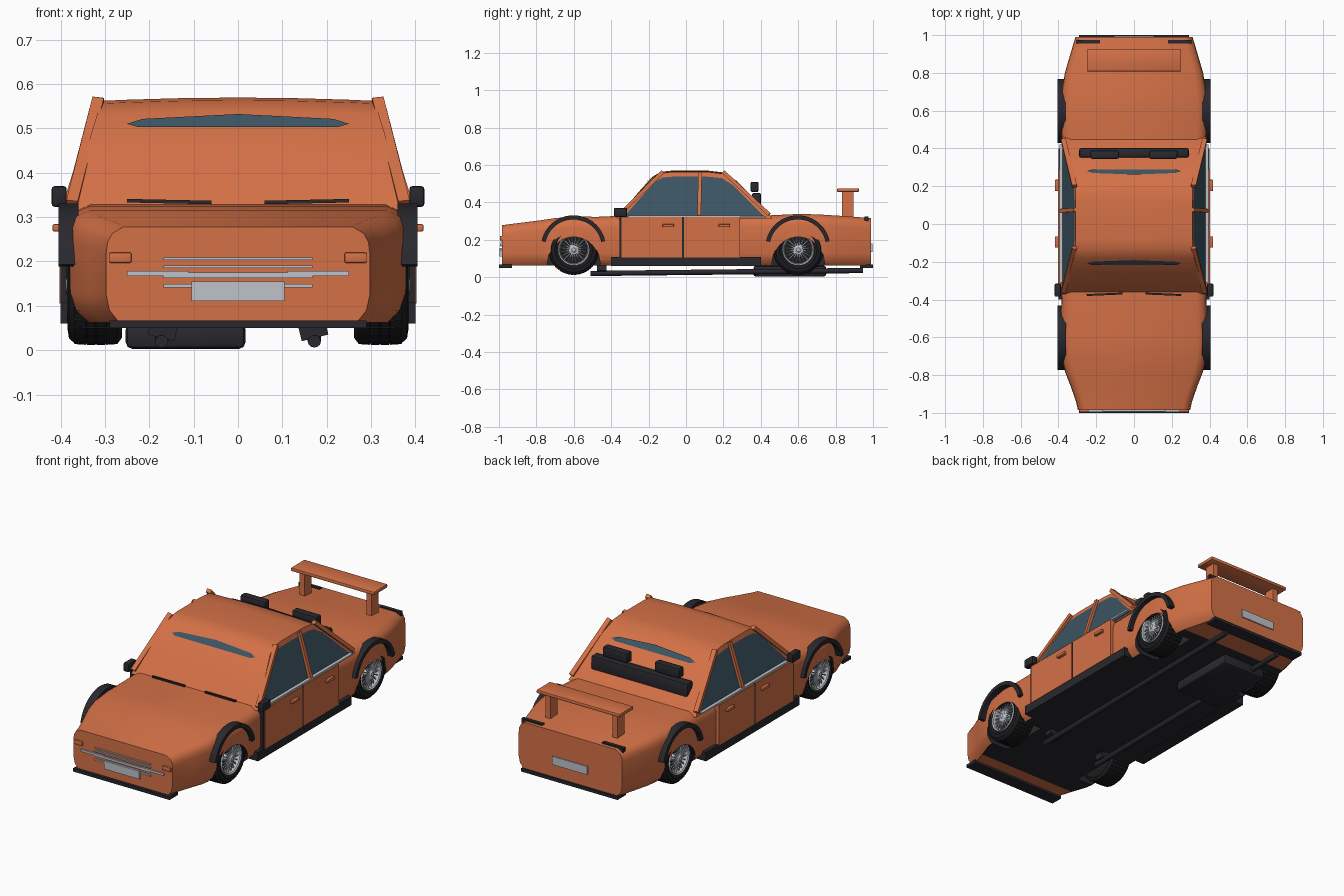
import bpy, bmesh
from math import sin, cos, pi, radians
from mathutils import Vector

if "Cube" in bpy.data.objects:
    bpy.data.objects.remove(bpy.data.objects["Cube"])


def material(name, r, g, b):
    m = bpy.data.materials.new(name)
    m.use_nodes = True
    m.diffuse_color = (r, g, b, 1)
    m.node_tree.nodes["Principled BSDF"].inputs["Base Color"].default_value = (r, g, b, 1)
    return m


PAINT = material("orange paint", .66, .165, .062)
BLACK = material("black plastic", .021, .021, .027)
RUBBER = material("tyre rubber", .012, .012, .014)
GLASS = material("blue grey glass", .045, .09, .125)
SILVER = material("silver", .52, .54, .6)
SIDES = ((1, "left"), (-1, "right"))


def make(name, bm, mats, bevel=0, angle=35):
    bmesh.ops.recalc_face_normals(bm, faces=bm.faces)
    if bevel:
        bmesh.ops.bevel(bm, geom=bm.edges[:], offset=bevel, segments=2, affect='EDGES', profile=.5)
    me = bpy.data.meshes.new(name)
    bm.to_mesh(me)
    bm.free()
    for m in mats:
        me.materials.append(m)
    ob = bpy.data.objects.new(name, me)
    bpy.context.collection.objects.link(ob)
    smooth(ob, angle)
    return ob


def smooth(ob, angle=35):
    bpy.ops.object.select_all(action='DESELECT')
    ob.select_set(True)
    bpy.context.view_layer.objects.active = ob
    bpy.ops.object.shade_smooth_by_angle(angle=radians(angle))


def loft(bm, rings, wrap=False, cap=True):
    """Skin a list of closed rings."""
    vs = [[bm.verts.new(p) for p in r] for r in rings]
    n = len(vs[0])
    pairs = list(zip(vs, vs[1:])) + ([(vs[-1], vs[0])] if wrap else [])
    for a, b in pairs:
        for i in range(n):
            bm.faces.new((a[i], a[(i + 1) % n], b[(i + 1) % n], b[i]))
    if cap and not wrap:
        bm.faces.new(vs[0])
        bm.faces.new(vs[-1])


def box(name, x, y, z, mat, bevel=0):
    bm = bmesh.new()
    loft(bm, [[(x[0], y[0], h), (x[1], y[0], h), (x[1], y[1], h), (x[0], y[1], h)] for h in z])
    return make(name, bm, [mat], bevel)


def bar(bm, p, q, a, b, side=(1, 0, 0)):
    """Rectangular bar from p to q, a wide along side, b thick."""
    p, q = Vector(p), Vector(q)
    d = (q - p).normalized()
    u = Vector(side)
    u = (u - d * u.dot(d)).normalized() * a / 2
    v = d.cross(u).normalized() * b / 2
    loft(bm, [[c + u + v, c - u + v, c - u - v, c + u - v] for c in (p, q)])


def lathe(bm, profile, cy, cz, n, cap=True):
    """Spin (x, radius) points about an axle."""
    loft(bm, [[(x, cy + r * cos(2 * pi * i / n), cz + r * sin(2 * pi * i / n))
               for i in range(n)] for x, r in profile], cap=cap)


# Body shell: y, half width, top height
stations = [(-.985, .297, .278), (-.94, .307, .284), (-.86, .335, .294), (-.78, .366, .304),
            (-.7, .382, .316), (-.6, .388, .324), (-.47, .386, .323), (-.36, .383, .328),
            (.1, .384, .328), (.45, .384, .331), (.6, .388, .338), (.7, .382, .336),
            (.8, .366, .33), (.9, .337, .323), (.99, .31, .316)]
rings = []
for y, w, t in stations:
    half = [(.87 * w, t), (.955 * w, t - .015), (.99 * w, t - .035), (w, t - .06),
            (w, .125), (.975 * w, .09), (.9 * w, .062)]
    rings.append([(x, y, z) for x, z in half] + [(-x, y, z) for x, z in reversed(half)])
bm = bmesh.new()
loft(bm, rings)
bmesh.ops.recalc_face_normals(bm, faces=bm.faces)
for f in bm.faces:
    if f.normal.z < -.9 and abs(f.calc_center_median().y) < .85:
        f.material_index = 1
body = make("body_shell", bm, [PAINT, BLACK])

# Wheel wells
for s, side in SIDES:
    for cy in (-.6, .6):
        bm = bmesh.new()
        lathe(bm, [(s * .24, .14), (s * .5, .14)], cy, .075, 40)
        for f in bm.faces:
            f.material_index = 1
        cutter = make("well_cutter", bm, [PAINT, BLACK])
        cutter.hide_render = True
        mod = body.modifiers.new("well", 'BOOLEAN')
        mod.operation, mod.solver, mod.object = 'DIFFERENCE', 'EXACT', cutter
        bpy.context.view_layer.objects.active = body
        bpy.ops.object.modifier_apply(modifier=mod.name)
        bpy.data.objects.remove(cutter)
smooth(body)

# Cabin with glazed sides
outline = [(-.37, .315), (-.355, .335), (-.25, .455), (-.18, .53), (-.135, .556), (-.08, .562),
           (.12, .562), (.2, .553), (.27, .51), (.38, .4), (.445, .335), (.46, .315)]


def width(z):
    return .378 - (z - .33) * .3


def crown(x, z):
    return .03 * (z - .315) * (1 - (x / width(z)) ** 2)


bm = bmesh.new()
cols = [-1, -.8, -.4, 0, .4, .8, 1]
grid = [[bm.verts.new((k * width(z), y, z + crown(k * width(z), z))) for k in cols] for y, z in outline]
for a, b in zip(grid, grid[1:]):
    for i in range(len(cols) - 1):
        bm.faces.new((a[i], a[i + 1], b[i + 1], b[i]))
sides = [bm.faces.new([row[i] for row in grid]) for i in (0, -1)]
bmesh.ops.recalc_face_normals(bm, faces=bm.faces)
bmesh.ops.inset_individual(bm, faces=sides, thickness=.026, depth=0)
for f in sides:
    f.material_index = 1
make("cabin", bm, [PAINT, GLASS], angle=30)

# Narrow glass strips in the front and rear screens
for name, (y0, z0), (y1, z1), out in (("windscreen_strip", outline[2], outline[3], -.008),
                                      ("rear_screen_strip", outline[9], outline[8], .008)):
    bm = bmesh.new()
    pts = [(-.25, .508), (-.225, .5), (.225, .5), (.25, .508), (.215, .518), (0, .526), (-.215, .518)]
    bm.faces.new([bm.verts.new((x, y0 + (z - z0) / (z1 - z0) * (y1 - y0) + out, z + crown(x, z)))
                  for x, z in pts])
    make(name, bm, [GLASS])

for s, side in SIDES:
    # Roof pillars
    for name, p, q, a in (("front_pillar", (.374, -.36, .33), (.315, -.125, .563), .026),
                          ("middle_pillar", (.384, .07, .33), (.312, .075, .56), .02),
                          ("rear_pillar", (.374, .445, .335), (.315, .2, .563), .026)):
        bm = bmesh.new()
        bar(bm, (s * p[0], *p[1:]), (s * q[0], *q[1:]), a, .02)
        make(f"{name}_{side}", bm, [PAINT])

    def part(name, x, y, z, mat, bevel=0):
        box(f"{name}_{side}", sorted((s * x[0], s * x[1])), y, z, mat, bevel)

    # Doors, handles, trim, sills and mirrors
    part("front_door", (.37, .402), (-.345, -.022), (.105, .322), PAINT)
    part("rear_door", (.37, .402), (-.012, .29), (.105, .322), PAINT)
    for y in (-.35, -.017):
        part("door_gap", (.37, .4), (y - .005, y + .005), (.105, .322), BLACK)
    for y in (-.095, .205):
        part("door_handle", (.4, .418), (y - .03, y + .03), (.268, .284), PAINT, .003)
    part("window_trim", (.36, .395), (-.31, .42), (.322, .331), SILVER)
    part("sill", (.33, .4), (-.4, .4), (.06, .108), BLACK)
    part("mirror", (.386, .42), (-.385, -.315), (.323, .37), BLACK, .007)
    part("mirror_arm", (.365, .39), (-.35, -.33), (.325, .34), BLACK)
    # Lamps, wipers and wing posts
    part("front_indicator", (.24, .29), (-.995, -.98), (.197, .22), PAINT, .003)
    part("headlamp_bar", (.112, .25), (-.994, -.98), (.167, .179), SILVER)
    part("tail_lamp", (.18, .305), (.955, .975), (.3, .325), BLACK)
    part("wing_post", (.185, .215), (.835, .895), (.31, .46), PAINT)
    part("headrest", (.08, .23), (.345, .388), (.455, .51), BLACK, .009)
    bm = bmesh.new()
    bar(bm, (s * .06, -.368, .333), (s * .25, -.376, .337), .01, .008, (0, 1, 0))
    make(f"wiper_{side}", bm, [BLACK])
    # Exhaust pipe and its hanger
    bm = bmesh.new()
    loft(bm, [[(s * .172 + .015 * cos(i * pi / 6), y, z + .014 * sin(i * pi / 6)) for i in range(12)]
              for y, z in ((-.51, .02), (.945, .036))])
    bar(bm, (s * .14, -.45, .035), (s * .2, -.45, .05), .05, .03, (0, 1, 0))
    make(f"exhaust_pipe_{side}", bm, [BLACK])

    for cy, end in ((-.6, "front"), (.6, "rear")):
        # Arch flare
        bm = bmesh.new()
        loft(bm, [[(s * x, cy - .002 + r * cos(t), .157 + r * sin(t))
                   for x, r in ((.36, .152), (.405, .152), (.405, .174), (.36, .174))]
                  for t in (radians(12 + 156 * i / 24) for i in range(25))])
        make(f"{end}_arch_flare_{side}", bm, [BLACK])
        # Tyre with recessed tread blocks
        cz = .147
        bm = bmesh.new()
        lathe(bm, [(s * x, r) for x, r in ((.345, .08), (.375, .084), (.384, .1), (.381, .12), (.37, .13),
              (.342, .132), (.32, .132), (.298, .132), (.27, .13), (.261, .118), (.261, .08))], cy, cz, 40)
        bmesh.ops.recalc_face_normals(bm, faces=bm.faces)
        tread = [f for f in bm.faces if len(f.verts) == 4 and abs(f.normal.x) < .2
                 and (f.calc_center_median() - Vector((f.calc_center_median().x, cy, cz))).length > .12]
        bmesh.ops.inset_individual(bm, faces=tread, thickness=.0025, depth=.003)
        make(f"{end}_tyre_{side}", bm, [RUBBER])
        # Wire-spoked rim
        bm = bmesh.new()
        lathe(bm, [(s * .345, .08), (s * .378, .086), (s * .385, .083), (s * .38, .076), (s * .345, .072)],
              cy, cz, 40, cap=False)
        lathe(bm, [(s * .345, .02), (s * .382, .018), (s * .388, .011)], cy, cz, 16)
        for i in range(20):
            t = i * pi / 10
            for twist in (-.16, .16):
                bar(bm, (s * .38, cy + .014 * cos(t), cz + .014 * sin(t)),
                    (s * .368, cy + .078 * cos(t + twist), cz + .078 * sin(t + twist)), .005, .004)
        make(f"{end}_rim_{side}", bm, [SILVER])

# Grille bars and number plates
for i, (w, z, h) in enumerate(((.168, .206, .006), (.168, .188, .006), (.25, .172, .007),
                               (.168, .166, .006), (.168, .145, .008))):
    box(f"grille_bar_{i + 1}", (-w, w), (-.992, -.98), (z - h / 2, z + h / 2), SILVER)
box("front_plate", (-.105, .105), (-.996, -.98), (.111, .155), SILVER)
box("rear_plate", (-.105, .105), (.98, .996), (.135, .18), SILVER)

# Bumper lips, rear wing, seat back and silencer
box("front_bumper", (-.29, .29), (-1, -.93), (.05, .067), BLACK)
box("rear_bumper", (-.29, .29), (.93, 1), (.05, .067), BLACK)
box("rear_wing", (-.25, .25), (.808, .925), (.456, .475), PAINT, .005)
box("rear_seat_back", (-.29, .29), (.352, .402), (.36, .45), BLACK, .01)
box("silencer", (-.253, .017), (.36, .75), (.003, .062), BLACK, .015)
